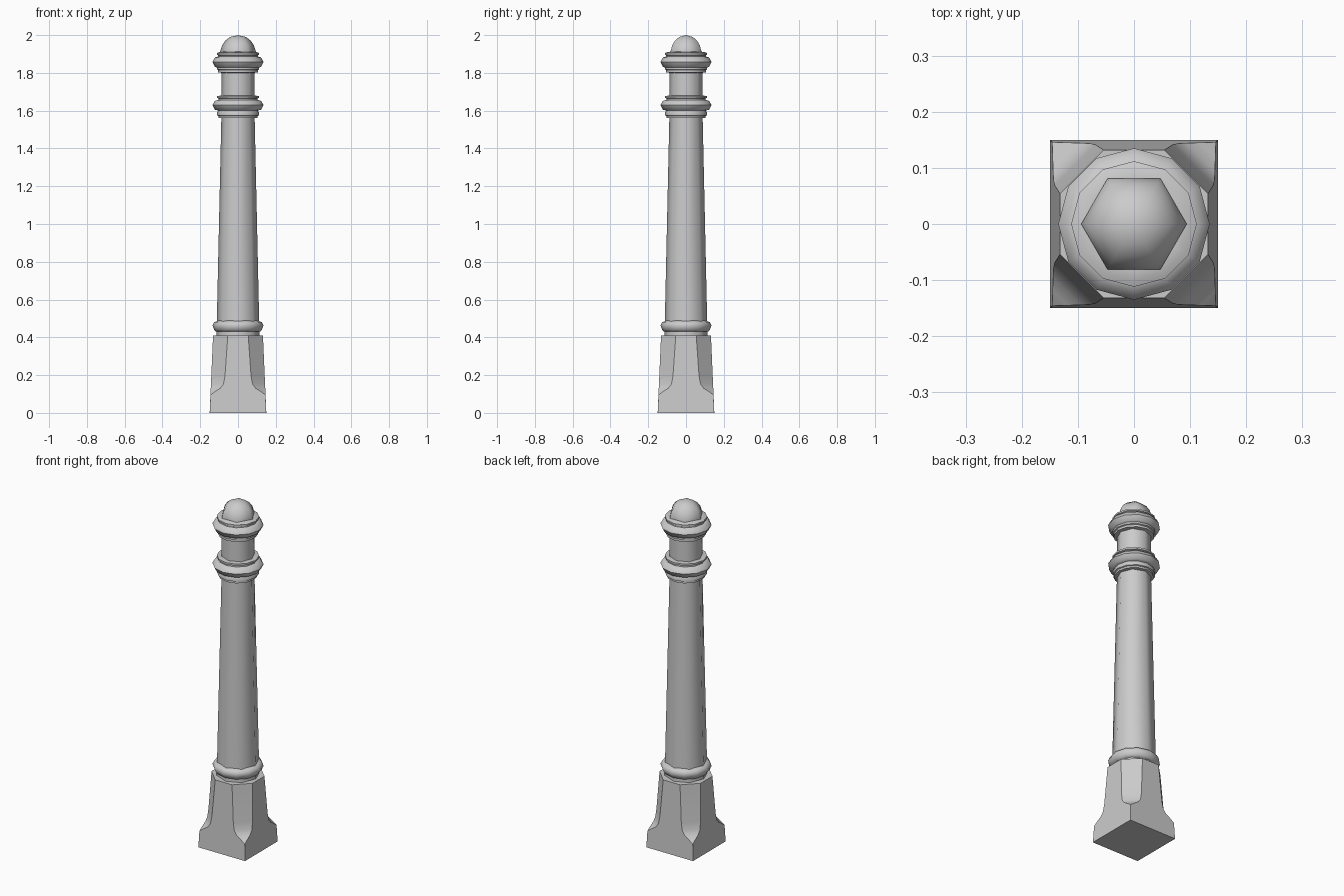
import bpy, bmesh
from math import pi, cos, sin, radians

if "Cube" in bpy.data.objects:
    bpy.data.objects.remove(bpy.data.objects["Cube"])


def loft(name, loops, angle):
    """Skin a stack of equal-length point loops into a capped solid."""
    bm = bmesh.new()
    rows = [[bm.verts.new(p) for p in loop] for loop in loops]
    n = len(rows[0])
    for a, b in zip(rows, rows[1:]):
        for i in range(n):
            j = (i + 1) % n
            bm.faces.new((a[i], a[j], b[j], b[i]))
    bm.faces.new(rows[0][::-1])
    bm.faces.new(rows[-1])
    bmesh.ops.remove_doubles(bm, verts=bm.verts, dist=1e-5)
    bmesh.ops.recalc_face_normals(bm, faces=bm.faces)
    mesh = bpy.data.meshes.new(name)
    bm.to_mesh(mesh)
    bm.free()
    ob = bpy.data.objects.new(name, mesh)
    bpy.context.collection.objects.link(ob)
    bpy.ops.object.select_all(action='DESELECT')
    ob.select_set(True)
    bpy.context.view_layer.objects.active = ob
    bpy.ops.object.shade_smooth_by_angle(angle=radians(angle))
    return ob


def lathe(name, profile, sides, angle=50):
    """Turn an (r, z) profile around the z axis."""
    return loft(name, [[(r * cos(2 * pi * i / sides), r * sin(2 * pi * i / sides), z)
                        for i in range(sides)] for r, z in profile], angle)


def base_loop(a, z):
    """Square section with cut corners; a is the half width of the flat."""
    w = 0.15 - 0.018 * z / 0.41
    a = min(a, w - 0.0005)
    return [(w, -a, z), (w, a, z), (a, w, z), (-a, w, z),
            (-w, a, z), (-w, -a, z), (-a, -w, z), (a, -w, z)]


# Square plinth whose corners sweep into broad chamfers
loft("base", [base_loop(a, z) for a, z in
              [(0.15, 0), (0.15, 0.095), (0.118, 0.115), (0.094, 0.13),
               (0.077, 0.152), (0.069, 0.195), (0.054, 0.41)]], 35)

# Tapered shaft and neck
lathe("shaft", [(0.115, 0.40), (0.112, 0.49), (0.088, 1.57)], 8)
lathe("neck", [(0.088, 1.56), (0.088, 1.82)], 8)

# Moulded rings
lathe("foot_ring", [(0.116, 0.43), (0.126, 0.44), (0.135, 0.462),
                    (0.126, 0.48), (0.108, 0.488)], 12)
lathe("middle_collar", [(0.085, 1.56), (0.103, 1.562), (0.103, 1.572), (0.110, 1.575),
                        (0.110, 1.592), (0.105, 1.60), (0.122, 1.605), (0.135, 1.63),
                        (0.122, 1.652), (0.103, 1.657), (0.103, 1.665),
                        (0.112, 1.668), (0.112, 1.678), (0.085, 1.68)], 12)
lathe("top_collar", [(0.085, 1.80), (0.105, 1.803), (0.105, 1.815), (0.112, 1.818),
                     (0.112, 1.828), (0.122, 1.833), (0.135, 1.858), (0.122, 1.882),
                     (0.106, 1.886), (0.106, 1.893), (0.112, 1.896),
                     (0.112, 1.905), (0.100, 1.91), (0.085, 1.912)], 12)

# Domed cap
lathe("dome", [(0.094, 1.89), (0.094, 1.915), (0.084, 1.947), (0.066, 1.972),
               (0.042, 1.99), (0.0, 2.0)], 6, 65)
